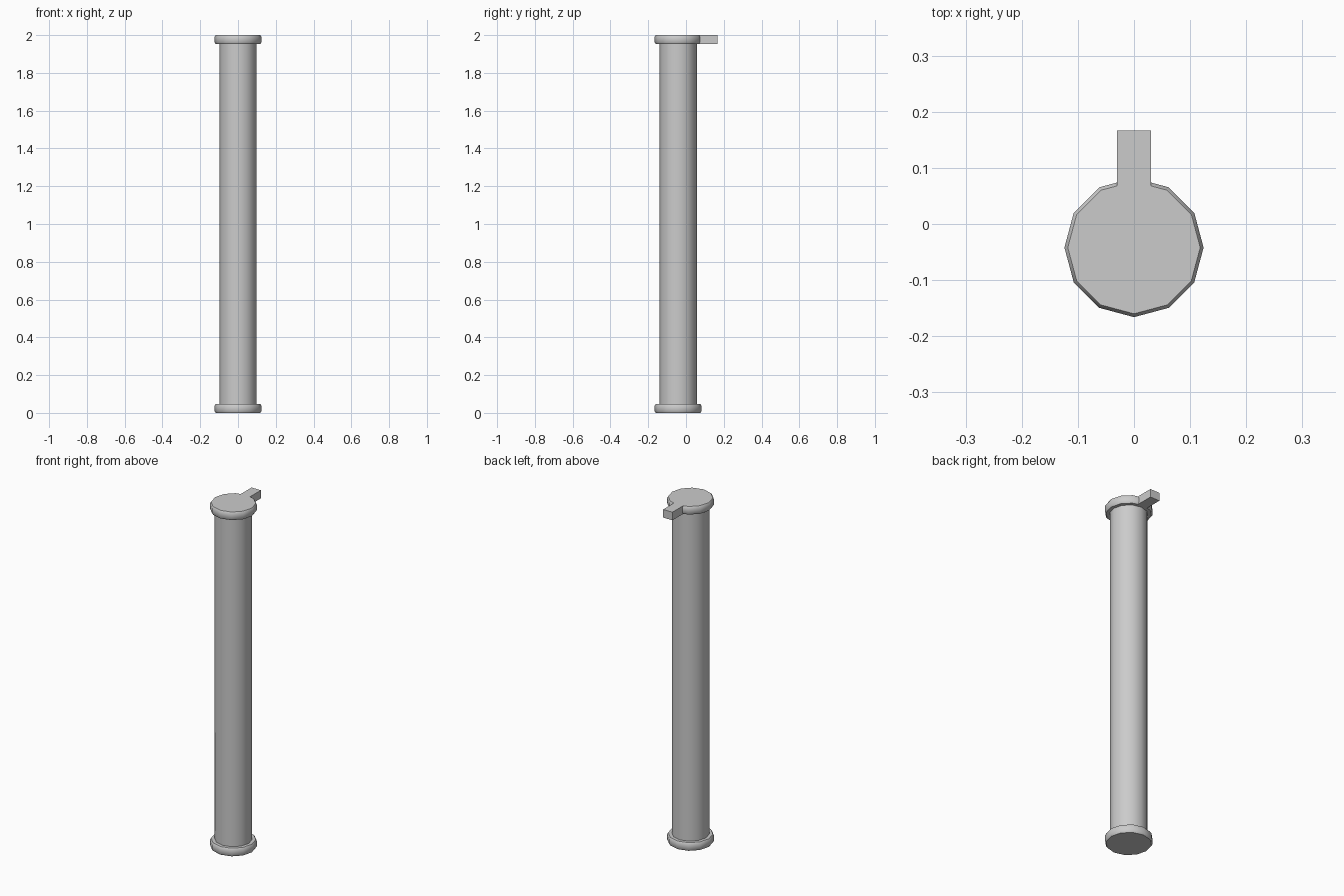
import bpy, bmesh, math

if "Cube" in bpy.data.objects:
    bpy.data.objects.remove(bpy.data.objects["Cube"], do_unlink=True)

AXIS_Y = -0.042
SIDES = 12
GREY = (0.6, 0.6, 0.6, 1)

grey = bpy.data.materials.new("light grey")
grey.use_nodes = True
grey.diffuse_color = GREY
grey.node_tree.nodes["Principled BSDF"].inputs["Base Color"].default_value = GREY


def finish(bm, name, smooth):
    bmesh.ops.recalc_face_normals(bm, faces=bm.faces)
    mesh = bpy.data.meshes.new(name)
    bm.to_mesh(mesh)
    bm.free()
    mesh.materials.append(grey)
    obj = bpy.data.objects.new(name, mesh)
    bpy.context.collection.objects.link(obj)
    if smooth:
        bpy.ops.object.select_all(action='DESELECT')
        obj.select_set(True)
        bpy.context.view_layer.objects.active = obj
        bpy.ops.object.shade_smooth_by_angle(angle=math.radians(50))
    return obj


def turned(name, profile):
    """Closed solid turned from (radius, height) points."""
    bm = bmesh.new()
    rings = []
    for r, z in profile:
        rings.append([bm.verts.new((r * math.cos(a), AXIS_Y + r * math.sin(a), z))
                      for a in (math.tau * i / SIDES for i in range(SIDES))])
    for low, high in zip(rings, rings[1:]):
        for i in range(SIDES):
            j = (i + 1) % SIDES
            bm.faces.new((low[i], low[j], high[j], high[i]))
    bm.faces.new(rings[0])
    bm.faces.new(rings[-1])
    return finish(bm, name, True)


# Long tube
turned("tube", [(0.099, 0.02), (0.099, 1.98)])

# Rounded end caps
for name, base in (("bottom_cap", 0), ("top_cap", 1.953)):
    turned(name, [(0.118, base), (0.124, base + 0.009),
                  (0.124, base + 0.038), (0.118, base + 0.047)])

# Tab flush with the top cap, pointing back
bm = bmesh.new()
bmesh.ops.create_cube(bm, size=1)
for v in bm.verts:
    v.co = (v.co.x * 0.06, 0.117 + v.co.y * 0.1, 1.9765 + v.co.z * 0.047)
finish(bm, "tab", False)
